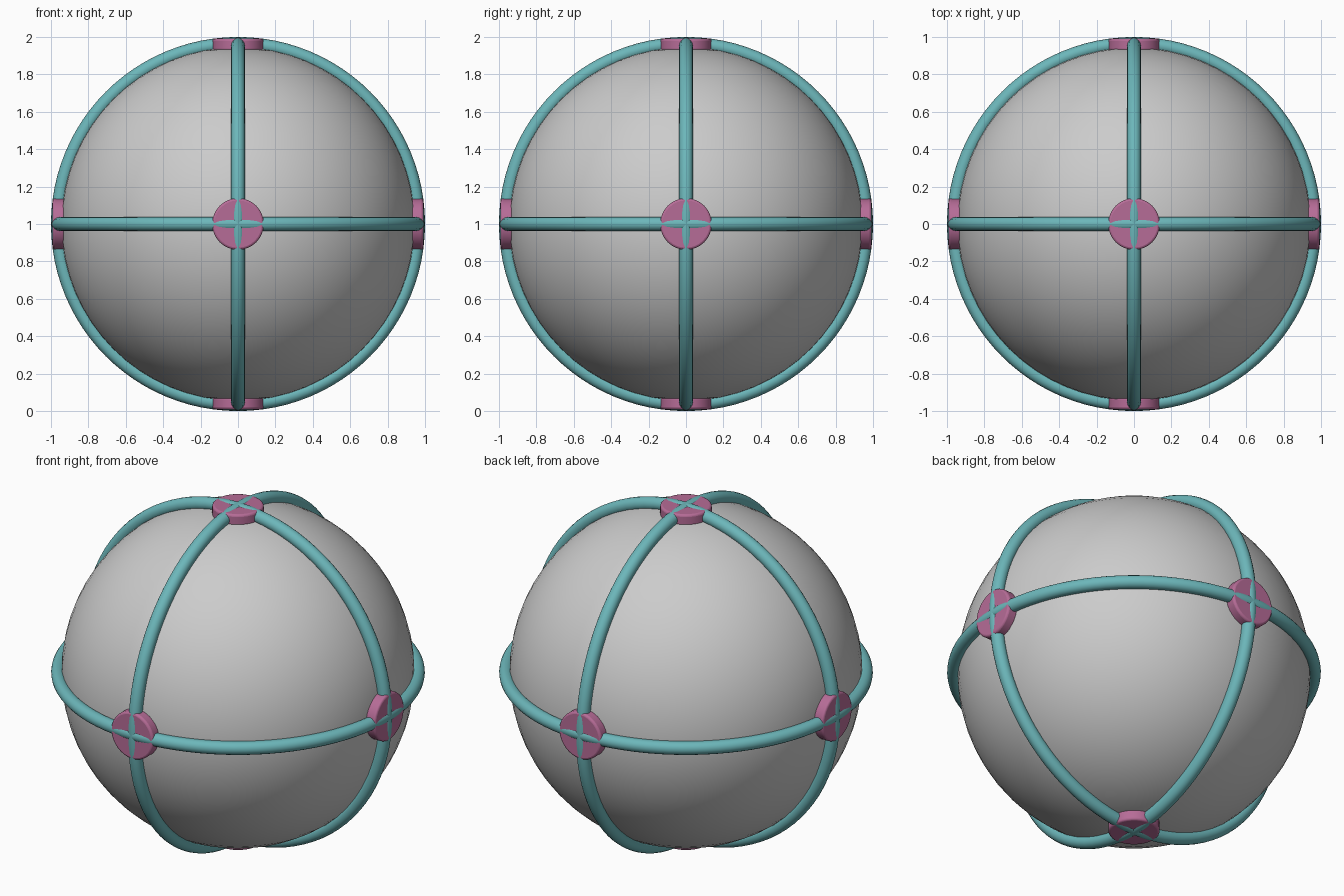
import bpy
from math import pi, radians
from mathutils import Vector

if "Cube" in bpy.data.objects:
    bpy.data.objects.remove(bpy.data.objects["Cube"])

CENTRE = Vector((0, 0, 1))
TEAL = (0.15, 0.47, 0.49, 1)
PINK = (0.47, 0.15, 0.31, 1)


def material(name, colour):
    mat = bpy.data.materials.new(name)
    mat.diffuse_color = colour
    mat.use_nodes = True
    mat.node_tree.nodes["Principled BSDF"].inputs["Base Color"].default_value = mat.diffuse_color
    return mat


def finish(name, mat=None):
    obj = bpy.context.object
    obj.name = name
    if mat:
        obj.data.materials.append(mat)
    bpy.ops.object.shade_smooth_by_angle(angle=radians(35))
    return obj


teal = material("teal", TEAL)
pink = material("pink", PINK)

# Main ball
bpy.ops.mesh.primitive_uv_sphere_add(segments=64, ring_count=32, radius=0.945, location=CENTRE)
finish("ball")

# Three great-circle bands at right angles
for name, rot in (("equator_band", (0, 0, 0)),
                  ("front_band", (pi / 2, 0, 0)),
                  ("side_band", (0, pi / 2, 0))):
    bpy.ops.mesh.primitive_torus_add(major_radius=0.963, minor_radius=0.037,
                                     major_segments=96, minor_segments=16,
                                     location=CENTRE, rotation=rot)
    finish(name, teal)

# Round studs where the bands cross
INNER, OUTER = 0.925, 0.991
for name, axis in (("right", (1, 0, 0)), ("left", (-1, 0, 0)),
                   ("back", (0, 1, 0)), ("front", (0, -1, 0)),
                   ("top", (0, 0, 1)), ("bottom", (0, 0, -1))):
    d = Vector(axis)
    bpy.ops.mesh.primitive_cylinder_add(vertices=32, radius=0.138, depth=OUTER - INNER,
                                        location=CENTRE + d * (INNER + OUTER) / 2,
                                        rotation=d.to_track_quat('Z', 'Y').to_euler())
    stud = finish(name + "_stud", pink)
    bevel = stud.modifiers.new("rounded_rim", 'BEVEL')
    bevel.width = 0.012
    bevel.segments = 3
    bevel.limit_method = 'ANGLE'
    bevel.angle_limit = radians(40)
